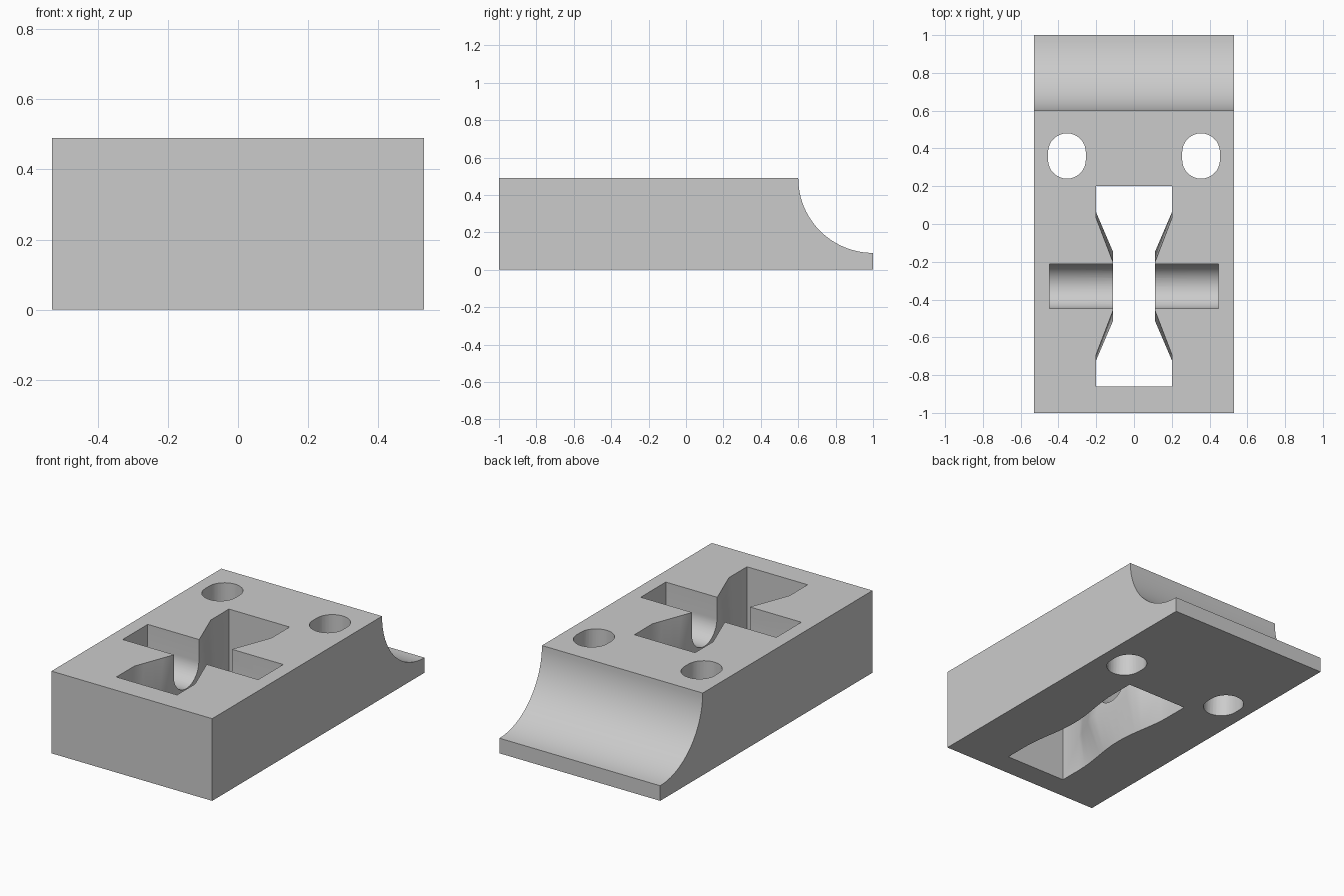
import bpy, bmesh, math

old = bpy.data.objects.get("Cube")
if old:
    bpy.data.objects.remove(old, do_unlink=True)

HALF_W, HEIGHT, PIVOT_Y = 0.53, 0.49, -0.33

grey = bpy.data.materials.new("plain grey")
grey.use_nodes = True
grey.diffuse_color = (0.6, 0.6, 0.6, 1)
grey.node_tree.nodes["Principled BSDF"].inputs["Base Color"].default_value = (0.6, 0.6, 0.6, 1)


def loft(name, rings):
    """Closed solid through matching rings of points."""
    bm = bmesh.new()
    rows = [[bm.verts.new(p) for p in ring] for ring in rings]
    n = len(rows[0])
    for a, b in zip(rows, rows[1:]):
        for i in range(n):
            j = (i + 1) % n
            bm.faces.new((a[i], a[j], b[j], b[i]))
    bm.faces.new(rows[0][::-1])
    bm.faces.new(rows[-1])
    bmesh.ops.triangulate(bm, faces=[f for f in bm.faces if len(f.verts) == 4])
    bmesh.ops.recalc_face_normals(bm, faces=bm.faces)
    mesh = bpy.data.meshes.new(name)
    bm.to_mesh(mesh)
    bm.free()
    mesh.materials.append(grey)
    obj = bpy.data.objects.new(name, mesh)
    bpy.context.collection.objects.link(obj)
    return obj


def arc(cx, cy, r, start, end, steps):
    angles = [math.radians(start + (end - start) * i / steps) for i in range(steps + 1)]
    return [(cx + r * math.cos(a), cy + r * math.sin(a)) for a in angles]


def along_x(name, profile, half):
    return loft(name, [[(x, y, z) for y, z in profile] for x in (-half, half)])


def along_z(name, profile):
    return loft(name, [[(x, y, z) for x, y in profile] for z in (-0.05, HEIGHT + 0.05)])


# Block with a quarter-round scoop at the back
side = [(-1, 0), (1, 0)] + arc(1, HEIGHT, 0.4, 270, 180, 24) + [(-1, HEIGHT)]
body = along_x("mounting_block", side, HALF_W)


# Hourglass opening: straight-sided waist above, soft bulge at the underside
def waist_ring(z, inner, outer, soft=False):
    right = [(0.2, -0.53)]
    for i in range(-8, 9):
        u = abs(i) / 4
        y = inner * u if u <= 1 else inner + (outer - inner) * (u - 1)
        if soft:
            x = 0.18 - 0.02 * math.cos(math.pi * y / outer)
        else:
            x = 0.11 + 0.09 * max(0, u - 1)
        right.append((x, math.copysign(y, i)))
    right.append((0.2, 0.53))
    outline = right + [(-x, y) for x, y in reversed(right)]
    return [(x, y + PIVOT_Y, z) for x, y in outline]


opening = loft("opening_cutter", [
    waist_ring(-0.05, 0.18, 0.39, True),
    waist_ring(0, 0.18, 0.39, True),
    waist_ring(0.21, 0.18, 0.39),
    waist_ring(HEIGHT, 0.125, 0.36),
    waist_ring(HEIGHT + 0.05, 0.125, 0.36),
])

# Round-bottomed cross trough for a pivot pin
r = 0.118
trough = along_x("trough_cutter",
                 [(PIVOT_Y - r, 0.55)] + arc(PIVOT_Y, 0.36, r, 180, 360, 24)
                 + [(PIVOT_Y + r, 0.55)], 0.447)

# Pair of elongated screw holes
cutters = [opening, trough]
for label, x in (("left", 0.355), ("right", -0.355)):
    slot = arc(x, 0.38, 0.1, 0, 180, 16) + arc(x, 0.34, 0.1, 180, 360, 16)
    cutters.append(along_z(label + "_hole_cutter", slot))

# Cut the openings into the block
bpy.context.view_layer.objects.active = body
for cutter in cutters:
    cutter.hide_render = True
    mod = body.modifiers.new(cutter.name, "BOOLEAN")
    mod.operation = "DIFFERENCE"
    mod.solver = "EXACT"
    mod.object = cutter
    bpy.ops.object.modifier_apply(modifier=mod.name)
    bpy.data.objects.remove(cutter, do_unlink=True)

bpy.ops.object.select_all(action="DESELECT")
body.select_set(True)
bpy.ops.object.shade_smooth_by_angle(angle=math.radians(25))
